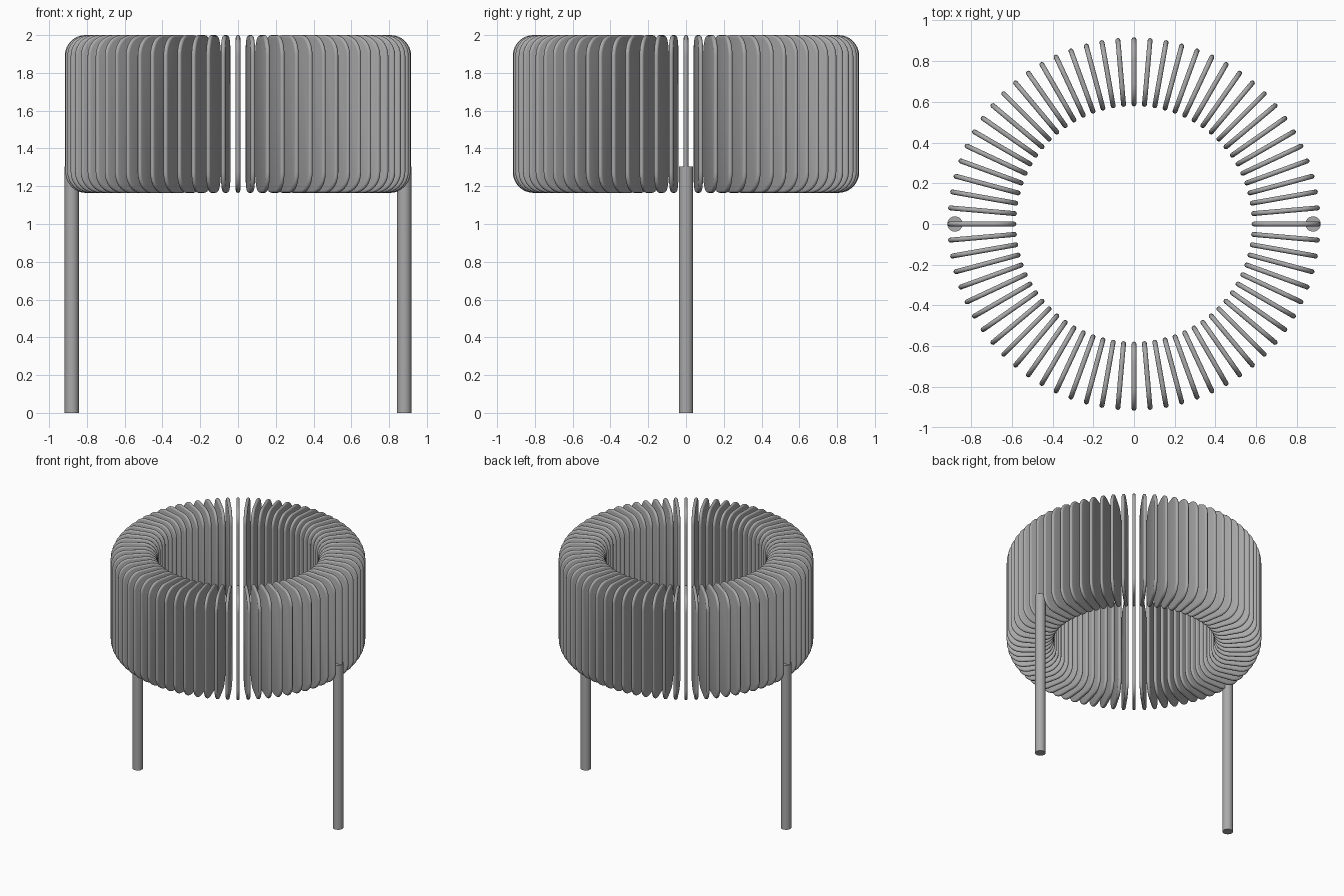
import bpy, bmesh, math

cube = bpy.data.objects.get("Cube")
if cube:
    bpy.data.objects.remove(cube, do_unlink=True)

GREY = (0.4, 0.4, 0.4, 1.0)
metal = bpy.data.materials.new("grey_metal")
metal.use_nodes = True
metal.diffuse_color = GREY
metal.node_tree.nodes["Principled BSDF"].inputs["Base Color"].default_value = GREY

COUNT = 72                     # fins around the ring
R_IN, R_OUT = 0.578, 0.917     # inner and outer ring radius
Z_LOW, Z_HIGH = 1.165, 2.0
CORNER = 0.11                  # corner radius of a fin
HALF = 0.012                   # half thickness, also the edge rounding
LEG_X, LEG_R, LEG_TOP = 0.88, 0.0375, 1.305


def finish(bm, name):
    """Turn a bmesh into a smooth shaded mesh with sharp edges kept."""
    bmesh.ops.recalc_face_normals(bm, faces=bm.faces)
    mesh = bpy.data.meshes.new(name)
    bm.to_mesh(mesh)
    bm.free()
    mesh.materials.append(metal)
    mesh.shade_smooth()
    mesh.set_sharp_from_angle(angle=math.radians(35))
    return mesh


def add(name, mesh, location=(0, 0, 0), turn=0.0):
    obj = bpy.data.objects.new(name, mesh)
    obj.location = location
    obj.rotation_euler.z = turn
    bpy.context.collection.objects.link(obj)


def outline(inset, steps=8):
    """Rounded rectangle in the radius / height plane, shrunk by inset."""
    r = CORNER - inset
    x0, x1 = R_IN + CORNER, R_OUT - CORNER
    z0, z1 = Z_LOW + CORNER, Z_HIGH - CORNER
    points = []
    for k, (cx, cz) in enumerate([(x1, z1), (x0, z1), (x0, z0), (x1, z0)]):
        for i in range(steps + 1):
            a = math.radians(90 * (k + i / steps))
            points.append((cx + r * math.cos(a), cz + r * math.sin(a)))
    return points


# Fin: flat rounded plate with a half-round rim
bm = bmesh.new()
rings = []
for i in range(7):
    t = math.radians(-90 + 30 * i)
    rings.append([bm.verts.new((x, HALF * math.sin(t), z))
                  for x, z in outline(HALF * (1 - math.cos(t)))])
for a, b in zip(rings, rings[1:]):
    n = len(a)
    for j in range(n):
        bm.faces.new((a[j], a[(j + 1) % n], b[(j + 1) % n], b[j]))
bm.faces.new(rings[0])
bm.faces.new(rings[-1])
fin = finish(bm, "ring_fin")

# Ring of fins
for i in range(COUNT):
    add(f"ring_fin_{i + 1:02d}", fin, turn=math.tau * i / COUNT)

# Two round legs
bm = bmesh.new()
bmesh.ops.create_cone(bm, cap_ends=True, segments=32, radius1=LEG_R,
                      radius2=LEG_R, depth=LEG_TOP)
leg = finish(bm, "leg")
for name, side in (("left_leg", 1), ("right_leg", -1)):
    add(name, leg, (side * LEG_X, 0, LEG_TOP / 2))
